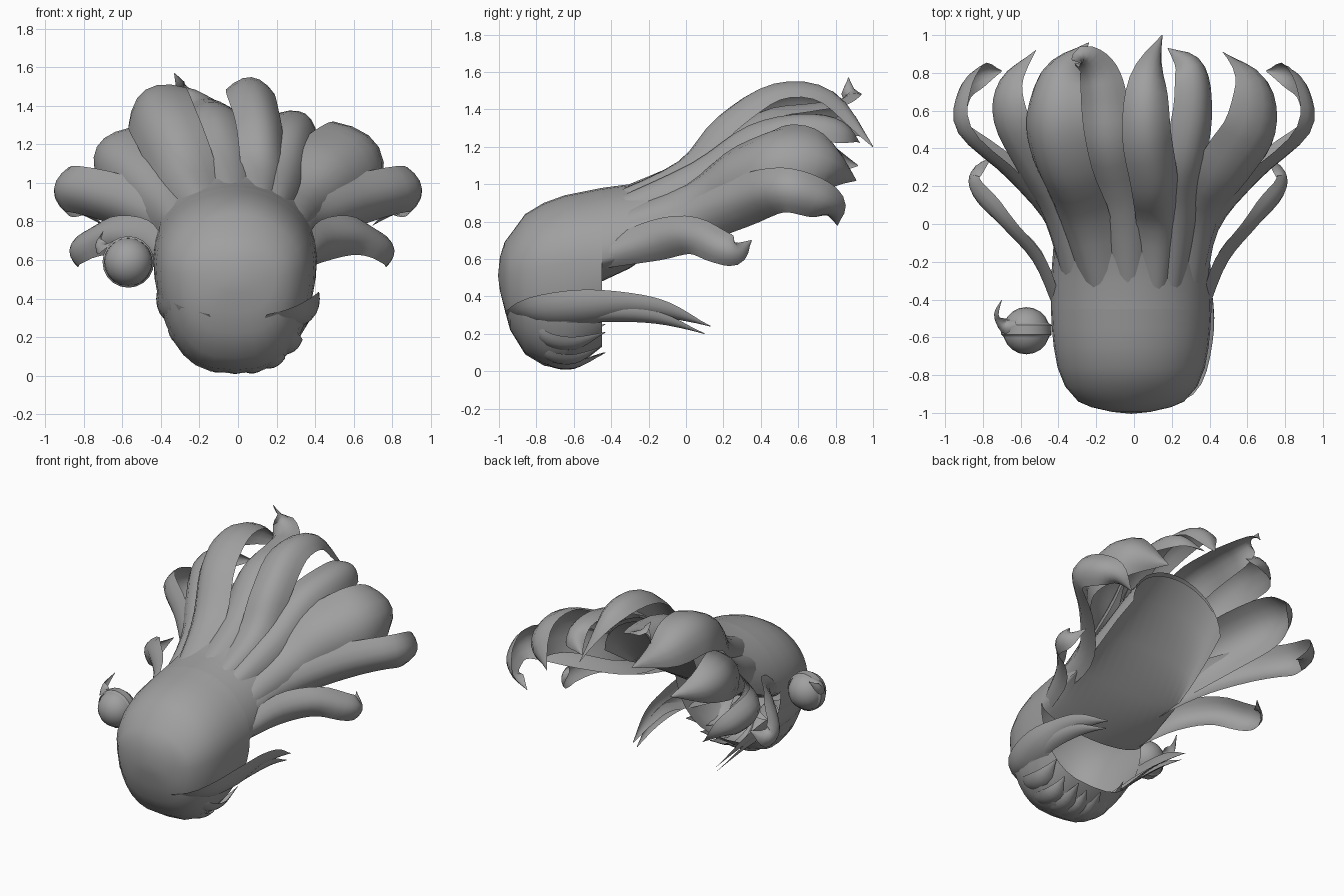
import bpy, bmesh, math
from mathutils import Vector

cube = bpy.data.objects.get("Cube")
if cube:
    bpy.data.objects.remove(cube)

hair = bpy.data.materials.new("hair_grey")
hair.use_nodes = True
GREY = (0.35, 0.35, 0.35, 1)
hair.diffuse_color = GREY
hair.node_tree.nodes["Principled BSDF"].inputs["Base Color"].default_value = GREY
JAW = 0.72  # below 1 squares off the lower half of the cap


def spline(points, steps):
    """Catmull-Rom samples through tuples of any length."""
    p = [Vector(q) for q in points]
    p = [2 * p[0] - p[1]] + p + [2 * p[-1] - p[-2]]
    out = []
    for i in range(1, len(p) - 2):
        a, b, c, d = p[i - 1:i + 3]
        for k in range(steps):
            t = k / steps
            out.append(0.5 * (2 * b + (c - a) * t + (2 * a - 5 * b + 4 * c - d) * t ** 2
                              + (3 * b - a - 3 * c + d) * t ** 3))
    return out + [p[-2]]


def finish(name, bm, angle=50):
    mesh = bpy.data.meshes.new(name)
    bmesh.ops.recalc_face_normals(bm, faces=bm.faces)
    bm.to_mesh(mesh)
    bm.free()
    mesh.materials.append(hair)
    obj = bpy.data.objects.new(name, mesh)
    bpy.context.collection.objects.link(obj)
    bpy.ops.object.select_all(action="DESELECT")
    obj.select_set(True)
    bpy.context.view_layer.objects.active = obj
    bpy.ops.object.shade_smooth_by_angle(angle=math.radians(angle))
    return obj


def skin(bm, rows, closed):
    n = len(rows[0])
    for r, s in zip(rows, rows[1:]):
        for j in range(n if closed else n - 1):
            k = (j + 1) % n
            bm.faces.new((r[j], r[k], s[k], s[j]))


def shell(name, rings, cap):
    """Rings: y, half width, centre height, rise above it, drop below it."""
    bm = bmesh.new()
    rows = []
    n = 32
    for y, w, c, up, down in rings:
        row = []
        for j in range(n):
            a = 2 * math.pi * j / n
            s, x = math.sin(a), math.cos(a)
            if s < 0 and cap:
                x = math.copysign(abs(x) ** JAW, x)
            row.append(bm.verts.new((w * x - 0.015, y, c + s * (up if s > 0 else down))))
        rows.append(row)
    skin(bm, rows, True)
    if cap:
        y, w, c, up, down = rings[0]
        tip = bm.verts.new((-0.015, y - 0.01, c))
        for j in range(n):
            bm.faces.new((tip, rows[0][(j + 1) % n], rows[0][j]))
    return finish(name, bm)


def lock(name, path, widths, depth=0.3, centre=None, upright=False, flip=1):
    """Arched tapering strand that bulges away from the axis of the hair."""
    bm = bmesh.new()
    pts = spline([(flip * x, y, z, w) for (x, y, z), w in zip(path, widths)], 4)
    rows = []
    for i, p in enumerate(pts):
        pos = p.xyz
        tangent = (pts[min(i + 1, len(pts) - 1)].xyz - pts[max(i - 1, 0)].xyz).normalized()
        axis = Vector((0, pos.y, pos.z - 0.05 if upright else 0.55 + 0.4 * max(0, pos.y)))
        side = tangent.cross(pos - (Vector(centre) if centre else axis)).normalized()
        out = side.cross(tangent)
        w = max(p.w, 0.003)
        rows.append([bm.verts.new(pos + side * w * u + out * w * depth * (1 - 2 * u * u))
                     for u in (-1, -0.7, -0.35, 0, 0.35, 0.7, 1)])
    skin(bm, rows, False)
    return finish(name, bm)


# Cap of hair, open at the face, and the gathered hair behind it, hollow underneath
shell("hair_cap", [
    (-0.995, 0.10, 0.51, 0.10, 0.08), (-0.97, 0.21, 0.52, 0.17, 0.19),
    (-0.94, 0.28, 0.52, 0.21, 0.30), (-0.86, 0.35, 0.54, 0.30, 0.45),
    (-0.76, 0.39, 0.56, 0.34, 0.53), (-0.65, 0.41, 0.58, 0.36, 0.57),
    (-0.55, 0.42, 0.59, 0.37, 0.54), (-0.45, 0.425, 0.60, 0.38, 0.47)], True)
shell("gathered_hair", [
    (-0.45, 0.425, 0.60, 0.38, 0.12), (-0.30, 0.425, 0.63, 0.37, 0.08),
    (-0.10, 0.41, 0.70, 0.35, 0.01), (0.10, 0.40, 0.80, 0.36, -0.13),
    (0.28, 0.39, 0.92, 0.34, -0.24), (0.42, 0.37, 1.01, 0.32, -0.29)], False)

# Lower and outer strands, mirrored on both sides
for side, s in (("left", 1), ("right", -1)):
    lock(side + "_outer_strand",
         [(.35, -.4, .72), (.41, -.02, .8), (.63, .26, .9), (.9, .5, .97),
          (.9, .69, .93), (.82, .79, .87), (.7, .81, .78)],
         (.08, .13, .14, .12, .11, .08, 0), upright=True, flip=s)
    lock(side + "_low_strand",
         [(.37, -.45, .62), (.47, -.18, .7), (.64, .02, .73), (.77, .17, .67),
          (.78, .27, .64), (.7, .35, .7)], (.07, .11, .1, .09, .07, 0),
         upright=True, flip=s if s > 0 else -1.08)
    lock(side + "_cheek_strand",
         [(.12, -.91, .29), (.31, -.8, .3), (.385, -.55, .33), (.385, -.3, .35),
          (.37, -.1, .32), (.33, .13, .24)], (.07, .11, .11, .07, .05, 0), .2, flip=s)
    lock(side + "_cheek_wisp",
         [(.34, -.65, .27), (.37, -.4, .3), (.36, -.15, .28), (.32, .1, .2)],
         (.04, .05, .04, 0), .2, flip=s)

# Large strands fanning out over the top
fan = {
    "left_wide_strand": ([(.3, -.45, .76), (.37, .02, .92), (.52, .27, 1.08), (.66, .5, 1.15),
                          (.65, .74, 1.12), (.47, .91, 1.02)], (.09, .17, .23, .24, .18, 0)),
    "left_top_strand": ([(.2, -.45, .86), (.25, .05, 1.07), (.29, .35, 1.27), (.33, .62, 1.33),
                         (.31, .83, 1.3), (.18, .93, 1.22)], (.07, .13, .13, .12, .1, 0)),
    "centre_strand": ([(.12, -.45, .9), (.14, -.02, 1.09), (.12, .2, 1.33), (.07, .48, 1.5),
                       (.08, .77, 1.47), (.15, 1, 1.2)], (.07, .12, .13, .13, .1, 0)),
    "curled_strand": ([(-.02, -.45, .91), (-.06, .06, 1.11), (-.14, .4, 1.34), (-.17, .66, 1.39),
                       (-.2, .8, 1.41), (-.26, .88, 1.47), (-.33, .87, 1.57)],
                      (.09, .15, .15, .13, .11, .07, 0)),
    "right_top_strand": ([(-.17, -.45, .87), (-.28, 0, 1.07), (-.4, .28, 1.33), (-.45, .55, 1.44),
                          (-.41, .8, 1.38), (-.24, .96, 1.25)], (.09, .16, .18, .18, .14, 0)),
    "right_wide_strand": ([(-.3, -.45, .76), (-.4, .02, .93), (-.55, .3, 1.07), (-.68, .55, 1.16),
                           (-.67, .75, 1.15), (-.52, .92, 1.1)], (.09, .16, .18, .17, .12, 0)),
}
for name, (path, widths) in fan.items():
    lock(name, path, widths)

# Fringe tips hugging the underside of the cap
for i in range(7):
    x = -0.315 + 0.1 * i
    z = 0.575 - 0.56 * math.sqrt(1 - abs(x / 0.41) ** (2 / JAW))
    lock("fringe_%d" % (i + 1),
         [(x * .85, -.84, z + .12), (x * .95, -.74, z + .03), (x, -.6, z + .01),
          (x * .95 + .03, -.43 - .03 * (i % 2), z + .08)],
         (.04, .07, .065, 0), .2, centre=(0, -.6, .6))

# Side bun with a band and a stray curl
bun = Vector((-.57, -.565, .59))
bm = bmesh.new()
bmesh.ops.create_uvsphere(bm, u_segments=20, v_segments=12, radius=.125)
bmesh.ops.translate(bm, verts=bm.verts, vec=bun)
finish("bun", bm)
bm = bmesh.new()
rows = []
for y, r in ((-.03, .124), (-.02, .134), (.03, .132), (.04, .12)):
    rows.append([bm.verts.new(bun + Vector((r * math.cos(a), y, r * math.sin(a))))
                 for a in (2 * math.pi * k / 20 for k in range(20))])
skin(bm, rows, True)
finish("bun_band", bm, 30)
lock("bun_curl", [(-.62, -.53, .7), (-.69, -.54, .67), (-.73, -.48, .68), (-.7, -.4, .75)],
     (.03, .04, .035, 0), centre=bun)
